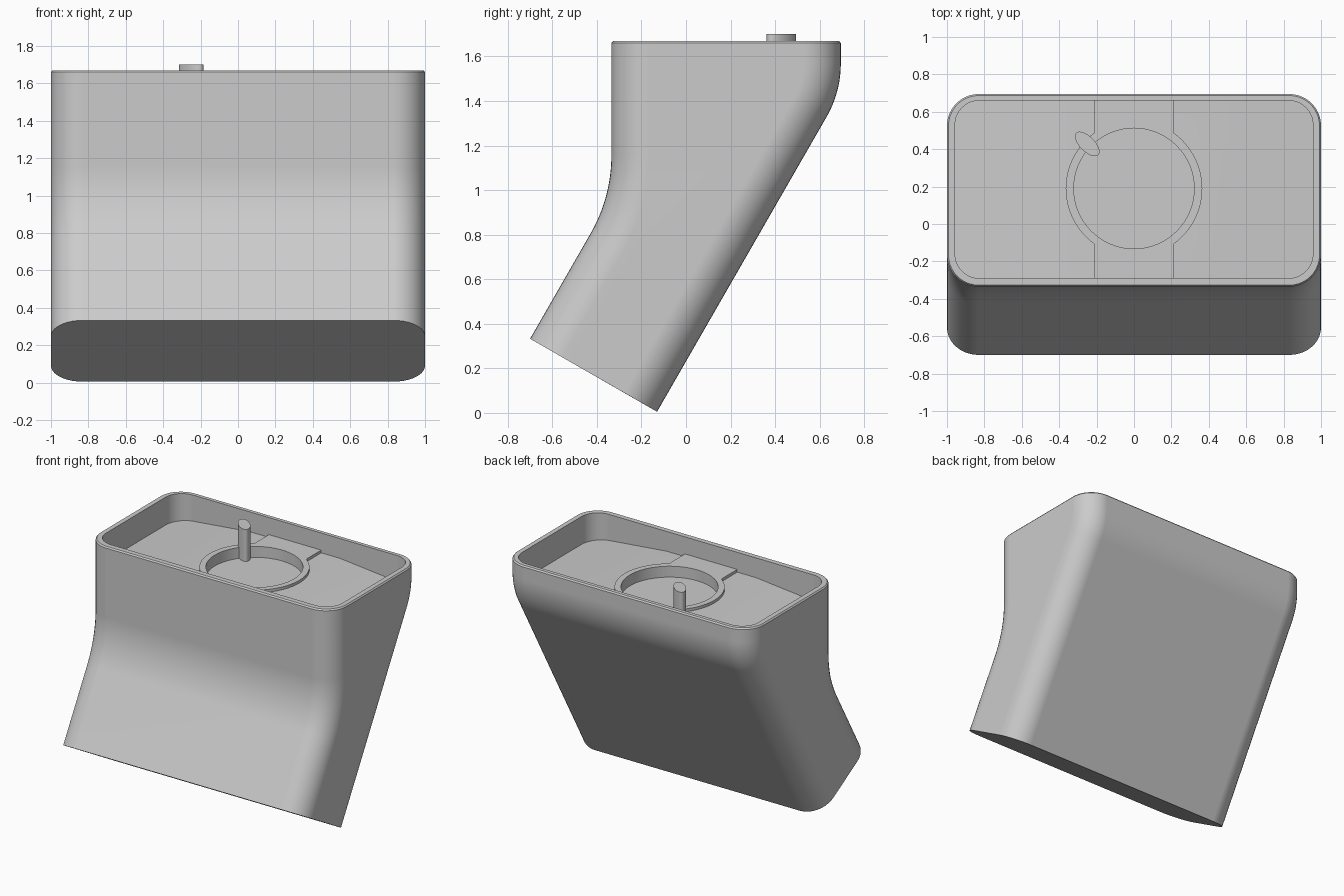
import bpy, bmesh, math

if "Cube" in bpy.data.objects:
    bpy.data.objects.remove(bpy.data.objects["Cube"])

grey = bpy.data.materials.new("plain grey")
grey.diffuse_color = (0.6, 0.6, 0.6, 1)
grey.use_nodes = True
grey.node_tree.nodes["Principled BSDF"].inputs["Base Color"].default_value = grey.diffuse_color


def make(name, bm):
    bmesh.ops.recalc_face_normals(bm, faces=bm.faces)
    me = bpy.data.meshes.new(name)
    bm.to_mesh(me)
    bm.free()
    me.materials.append(grey)
    ob = bpy.data.objects.new(name, me)
    bpy.context.collection.objects.link(ob)
    return ob


def prism(name, outline, z0, z1):
    """Extrude a flat outline from z0 to z1."""
    bm = bmesh.new()
    low = [bm.verts.new((x, y, z0)) for x, y in outline]
    top = [bm.verts.new((x, y, z1)) for x, y in outline]
    bm.faces.new(low)
    bm.faces.new(top)
    n = len(low)
    for i in range(n):
        j = (i + 1) % n
        bm.faces.new((low[i], low[j], top[j], top[i]))
    return make(name, bm)


def arc(cx, cy, rx, ry, a0, a1, n):
    return [(cx + rx * math.cos(a0 + (a1 - a0) * i / n),
             cy + ry * math.sin(a0 + (a1 - a0) * i / n)) for i in range(n + 1)]


def cut(ob, cutter):
    mod = ob.modifiers.new("cut", 'BOOLEAN')
    mod.operation, mod.solver, mod.object = 'DIFFERENCE', 'EXACT', cutter
    bpy.context.view_layer.objects.active = ob
    bpy.ops.object.modifier_apply(modifier=mod.name)


def smooth(ob):
    bpy.ops.object.select_all(action='DESELECT')
    ob.select_set(True)
    bpy.context.view_layer.objects.active = ob
    bpy.ops.object.shade_smooth_by_angle(angle=math.radians(25))
    mod = ob.modifiers.new("even normals", 'WEIGHTED_NORMAL')
    mod.keep_sharp = True


# Body: front and back bends, with rounded vertical corners
TOP, YF, YB, R = 1.67, -0.335, 0.695, 0.17
RF, RB, ZF, ZB = 0.70, 0.48, 1.155, 1.568      # bend radii and bend tops
stations = [((-0.70, 0.333), (-0.13, 0.005), math.radians(30), 0)]
for i in range(13):
    a = math.radians(30 * (1 - i / 12))
    front = (YF - RF * (1 - math.cos(a)), ZF - RF * math.sin(a))
    back = (YB - RB * (1 - math.cos(a)), ZB - RB * math.sin(a))
    stations.append((front, back, a, 0))
stations.append(((YF, TOP - 0.01), (YB, TOP - 0.01), 0, 0))
stations.append(((YF, TOP), (YB, TOP), 0, 0.008))      # softened rim edge

bm = bmesh.new()
rings = []
for front, back, a, inset in stations:
    ring = []
    for (y, z), side, sx in ((front, 1, 1), (back, -1, 1), (back, -1, -1), (front, 1, -1)):
        pts = []
        for k in range(11):
            t = math.pi / 2 * k / 10
            d = R - (R - inset) * math.cos(t)
            x = 1 - R + (R - inset) * math.sin(t)
            pts.append((sx * x, y + side * d * math.cos(a), z - side * d * math.sin(a)))
        ring += pts if side == sx else pts[::-1]
    rings.append([bm.verts.new(p) for p in ring])
n = len(rings[0])
for lo, hi in zip(rings, rings[1:]):
    for i in range(n):
        j = (i + 1) % n
        bm.faces.new((lo[i], lo[j], hi[j], hi[i]))
bm.faces.new(rings[0])
bm.faces.new(rings[-1])
body = make("body", bm)

# Tray recess: rounded, with a floor that falls away towards both ends
H, FLOOR, r = math.pi / 2, 1.525, 0.13
outline = []
for q, (cx, cy) in enumerate(((0.827, 0.53), (-0.827, 0.53), (-0.827, -0.16), (0.827, -0.16))):
    outline += arc(cx, cy, r, r, q * H, (q + 1) * H, 10)
recess = prism("recess_cutter", outline, FLOOR, 1.9)
bm = bmesh.new()
bm.from_mesh(recess.data)
for x in (-0.365, 0.365):
    bmesh.ops.bisect_plane(bm, geom=bm.verts[:] + bm.edges[:] + bm.faces[:],
                           plane_co=(x, 0, 0), plane_no=(1, 0, 0))
for v in bm.verts:
    if v.co.z < FLOOR + 0.01:
        v.co.z -= 0.1 * max(0, abs(v.co.x) - 0.365)
bm.to_mesh(recess.data)
bm.free()
cut(body, recess)

# Raised collar with a cross strip, pierced by a round pocket
CY, RO = 0.19, 0.365
a = math.acos(0.212 / RO)
collar_outline = ([(0.212, -0.30)] + arc(0, CY, RO, RO, -a, a, 32) + [(0.212, 0.67), (-0.212, 0.67)]
                  + arc(0, CY, RO, RO, math.pi - a, math.pi + a, 32) + [(-0.212, -0.30)])
collar = prism("collar", collar_outline, FLOOR - 0.004, FLOOR + 0.02)
pocket = prism("pocket_cutter", arc(0, CY, 0.322, 0.322, 0, 2 * math.pi, 64)[:-1], 1.465, 1.9)
cut(body, pocket)
cut(collar, pocket)
for helper in (recess, pocket):
    helper.hide_render = True
    helper.hide_set(True)

# Oval pin standing at the edge of the pocket
pin = prism("pin", arc(0, 0, 0.084, 0.04, 0, 2 * math.pi, 32)[:-1], 1.455, 1.70)
pin.location = (-0.25, 0.428, 0)
pin.rotation_euler.z = math.radians(-45)

for ob in (body, collar, pin):
    smooth(ob)
